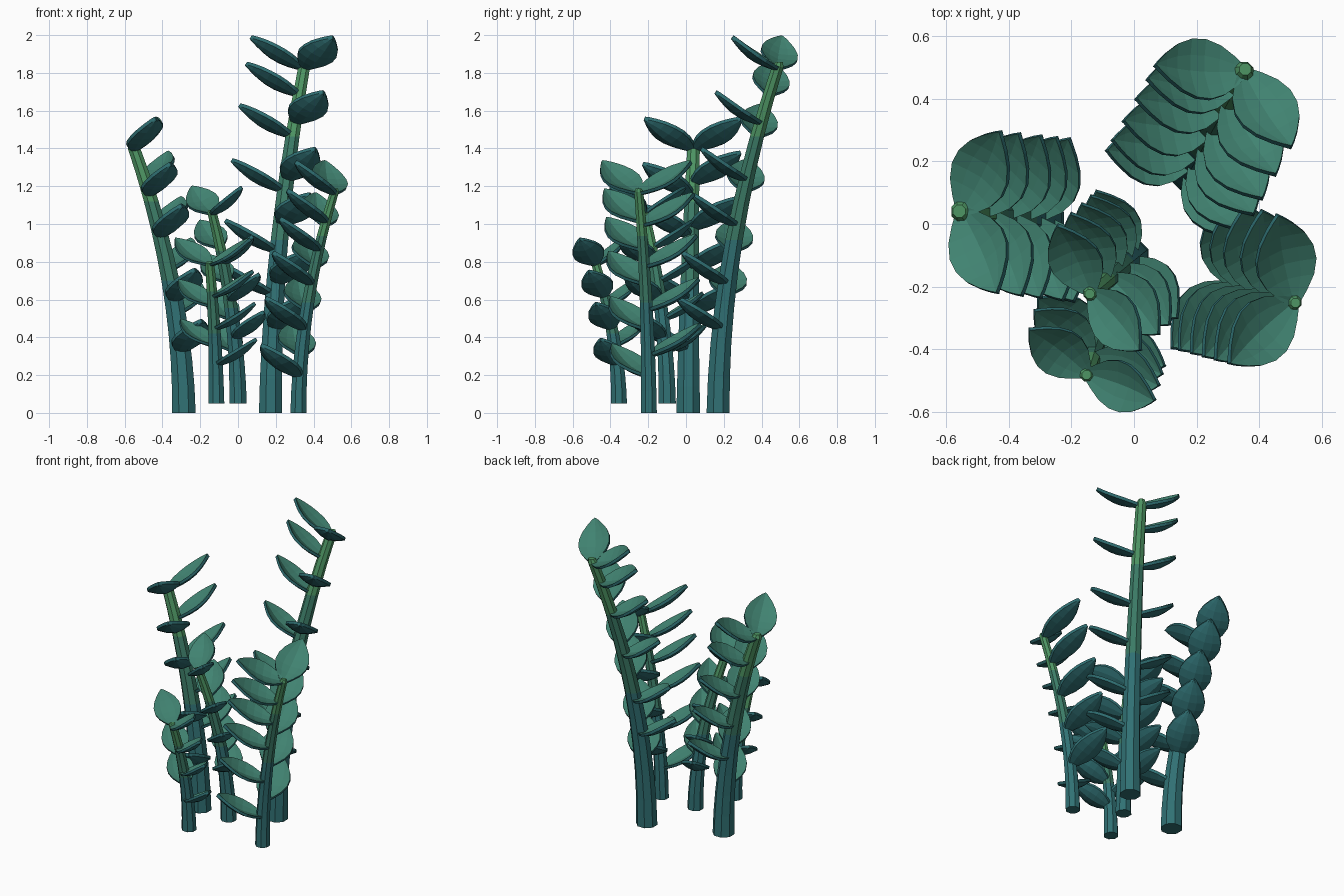
import bpy, bmesh, math
from mathutils import Vector

if "Cube" in bpy.data.objects:
    bpy.data.objects.remove(bpy.data.objects["Cube"])


def material(name, col):
    m = bpy.data.materials.new(name)
    m.diffuse_color = (*col, 1)
    m.use_nodes = True
    m.node_tree.nodes["Principled BSDF"].inputs["Base Color"].default_value = m.diffuse_color
    return m


LEAF = material("leaf_green", (0.052, 0.225, 0.165))
UNDER = material("leaf_underside_teal", (0.028, 0.155, 0.165))
STEM_LOW = material("stem_teal", (0.030, 0.165, 0.175))
STEM_MID = material("stem_mid_green", (0.045, 0.20, 0.135))
STEM_TOP = material("stem_fresh_green", (0.075, 0.30, 0.125))


def finish(name, bm, mats):
    bmesh.ops.recalc_face_normals(bm, faces=bm.faces)
    me = bpy.data.meshes.new(name)
    bm.to_mesh(me)
    bm.free()
    for m in mats:
        me.materials.append(m)
    bpy.context.collection.objects.link(bpy.data.objects.new(name, me))


def centre(base, tip, t):
    # Stem curves outward more and more towards its tip
    k = t ** 1.9
    return Vector((base[0] + (tip[0] - base[0]) * k,
                   base[1] + (tip[1] - base[1]) * k,
                   base[2] + (tip[2] - base[2]) * t))


def make_stem(name, base, tip, r0, r1):
    bm = bmesh.new()
    n, rings = 8, []
    steps = [(i / 10, 1.0) for i in range(11)] + [(1.015, 0.6)]
    for t, f in steps:
        c = centre(base, tip, t)
        r = (r0 + (r1 - r0) * min(t, 1)) * f
        rings.append([bm.verts.new(c + Vector((r * math.cos(a), r * math.sin(a), 0)))
                      for a in [math.tau * (j + 0.5) / n for j in range(n)]])
    for i in range(len(rings) - 1):
        t = steps[i][0]
        for j in range(n):
            k = (j + 1) % n
            f = bm.faces.new((rings[i][j], rings[i][k], rings[i + 1][k], rings[i + 1][j]))
            f.material_index = 0 if t < 0.5 else (1 if t < 0.78 else 2)
    bm.faces.new(rings[0])
    bm.faces.new(rings[-1]).material_index = 2
    finish(name, bm, [STEM_LOW, STEM_MID, STEM_TOP])


# Half width of a leaf along its length
OUTLINE = [(0, .022), (.1, .05), (.24, .082), (.4, .1), (.56, .098),
           (.72, .078), (.86, .046), (.95, .02), (1, .002)]
ACROSS = (-1, -0.5, 0, 0.5, 1)


def add_leaf(bm, origin, tangent, angle, size):
    elev = math.radians(31)
    a = math.radians(angle)
    d = Vector((math.cos(a) * math.cos(elev), math.sin(a) * math.cos(elev), math.sin(elev)))
    side = tangent.cross(d).normalized()
    up = d.cross(side).normalized()
    top, low = [], []
    for s, w in OUTLINE:
        sag = -0.03 * math.sin(math.pi * s)
        rt, rl = [], []
        for u in ACROSS:
            h = sag + 0.30 * w * abs(u) ** 1.4
            thick = 0.018 if abs(u) == 1 else 0.022
            p = d * (0.325 * s) + side * (w * u)
            rt.append(bm.verts.new(origin + (p + up * h) * size))
            rl.append(bm.verts.new(origin + (p + up * (h - thick)) * size))
        top.append(rt)
        low.append(rl)
    m, last = len(ACROSS), len(OUTLINE) - 1
    for i in range(last):
        for j in range(m - 1):
            bm.faces.new((top[i][j], top[i][j + 1], top[i + 1][j + 1], top[i + 1][j]))
            f = bm.faces.new((low[i][j], low[i + 1][j], low[i + 1][j + 1], low[i][j + 1]))
            f.material_index = 1
        for j in (0, m - 1):
            f = bm.faces.new((top[i][j], top[i + 1][j], low[i + 1][j], low[i][j]))
            f.material_index = 1
    for i in (0, last):
        for j in range(m - 1):
            f = bm.faces.new((top[i][j], low[i][j], low[i][j + 1], top[i][j + 1]))
            f.material_index = 1


# name, base, tip, radii, leaf size, [(leaf direction, leaf heights), ...]
STEMS = [
    ("tall_back", (.172, .17, 0), (.35, .485, 1.83), (.066, .034), 1.0,
     [(175, (1.83, 1.69, 1.47, 1.18, .86, .63)), (-57, (1.83, 1.54, 1.24, 1.0, .69, .45))]),
    ("left", (-.287, .012, 0), (-.55, .04, 1.40), (.068, .036), 1.0,
     [(65, (1.4, 1.22, .98, .76, .53)), (-67, (1.4, 1.16, .94, .6, .33))]),
    ("right", (.32, -.197, 0), (.51, -.25, 1.17), (.046, .026), 1.0,
     [(100, (1.17, 1.0, .78, .55, .31)), (224, (1.17, 1.02, .87, .69, .45, .2))]),
    ("middle", (0, -.10, .05), (-.137, -.22, 1.06), (.05, .027), .85,
     [(117, (1.06, .88, .7, .5, .33)), (-50, (1.06, .8, .6, .4))]),
    ("front", (-.115, -.355, .05), (-.15, -.478, .79), (.046, .026), .82,
     [(143, (.79, .57, .36)), (-22, (.79, .62, .45, .26))]),
]

for name, base, tip, radii, size, rows in STEMS:
    make_stem(name + "_stem", base, tip, *radii)
    bm = bmesh.new()
    for angle, heights in rows:
        for z in heights:
            t = (z - base[2]) / (tip[2] - base[2])
            p = centre(base, tip, t)
            tangent = (p - centre(base, tip, t - 0.02)).normalized()
            add_leaf(bm, p, tangent, angle, size)
    finish(name + "_leaves", bm, [LEAF, UNDER])
